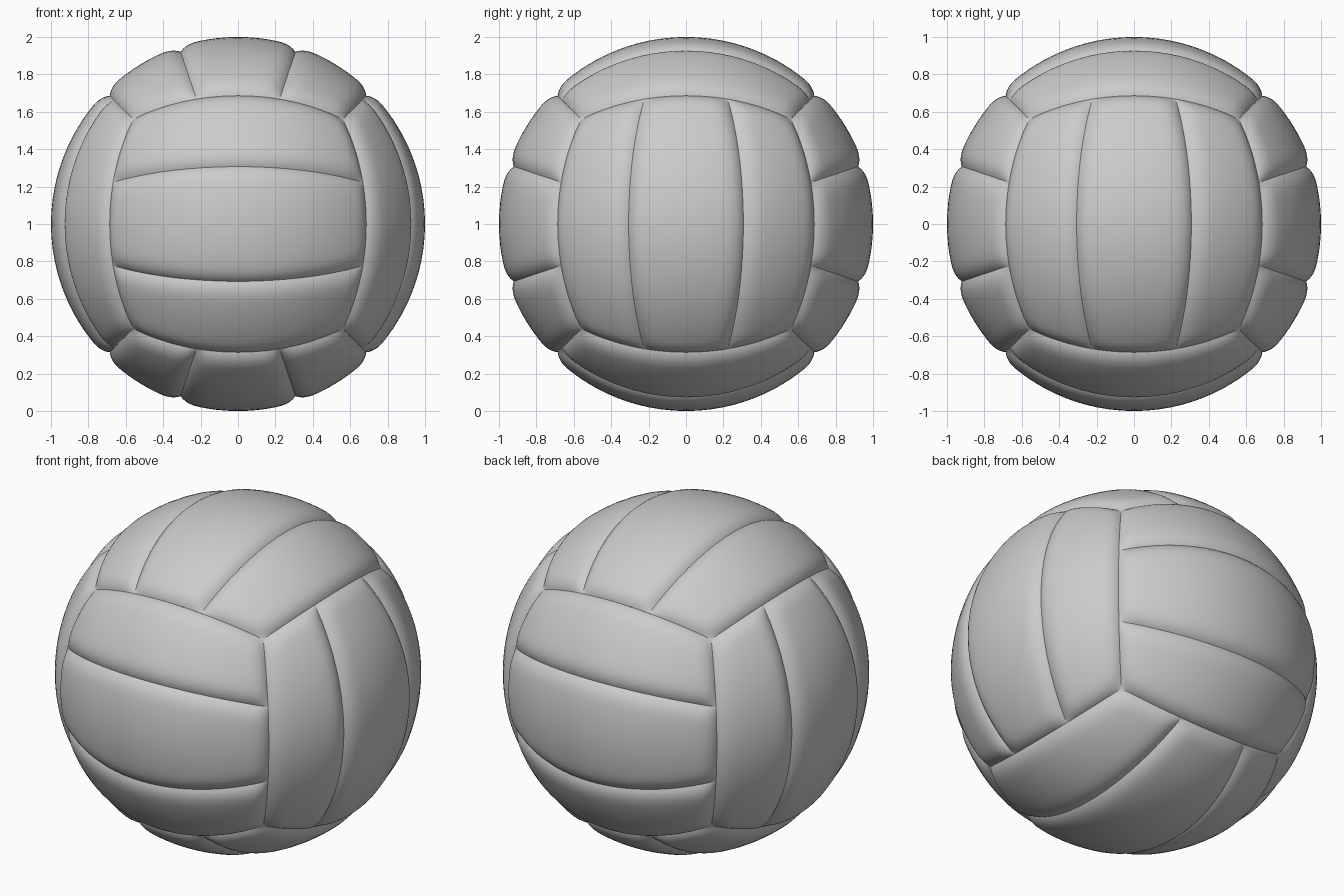
import bpy, bmesh
from math import sqrt, sin, pi
from mathutils import Vector

if "Cube" in bpy.data.objects:
    bpy.data.objects.remove(bpy.data.objects["Cube"])

DEPTH, WIDTH = 0.03, 0.12      # seam groove depth and rounding width
NS, NL = 20, 52                # samples across and along a strip


def spaced(lo, hi, n):
    # samples crowded toward both ends, where the panel rolls into the seam
    out = []
    for i in range(n + 1):
        t = i / n
        out.append(lo + (hi - lo) * (t - 0.75 * sin(2 * pi * t) / (2 * pi)))
    return out


def roll(p, lo, hi, length):
    # height factor: 0 in the seam, 1 on the open panel
    d = min(abs(p - c) / sqrt(1 + c * c) for c in (lo, hi)) / length
    return 1 - max(0.0, 1 - d / WIDTH) ** 3


def panel(name, n, s, l, lo, hi):
    # one leather strip: part of a cube face projected onto the ball
    bm = bmesh.new()
    rows = []
    for a in spaced(lo, hi, NS):
        row = []
        for b in spaced(-1, 1, NL):
            q = n + s * a + l * b
            h = roll(a, lo, hi, q.length) * roll(b, -1, 1, q.length)
            r = 1 - DEPTH * (1 - h)
            row.append(bm.verts.new(q.normalized() * r + Vector((0, 0, 1))))
        rows.append(row)
    flip = s.cross(l).dot(n) < 0
    for i in range(NS):
        for j in range(NL):
            quad = [rows[i][j], rows[i + 1][j], rows[i + 1][j + 1], rows[i][j + 1]]
            f = bm.faces.new(quad[::-1] if flip else quad)
            f.smooth = True
    me = bpy.data.meshes.new(name)
    bm.to_mesh(me)
    bm.free()
    bpy.context.collection.objects.link(bpy.data.objects.new(name, me))


X, Y, Z = Vector((1, 0, 0)), Vector((0, 1, 0)), Vector((0, 0, 1))
# face normal, direction split in three, direction the strips run
faces = {
    "front": (-Y, Z, X), "back": (Y, Z, X),
    "right": (X, Y, Z), "left": (-X, Y, Z),
    "top": (Z, X, Y), "bottom": (-Z, X, Y),
}
for side, (n, s, l) in faces.items():
    for k in range(3):
        panel(f"{side}_panel_{k + 1}", n, s, l, -1 + k * 2 / 3, -1 + (k + 1) * 2 / 3)
